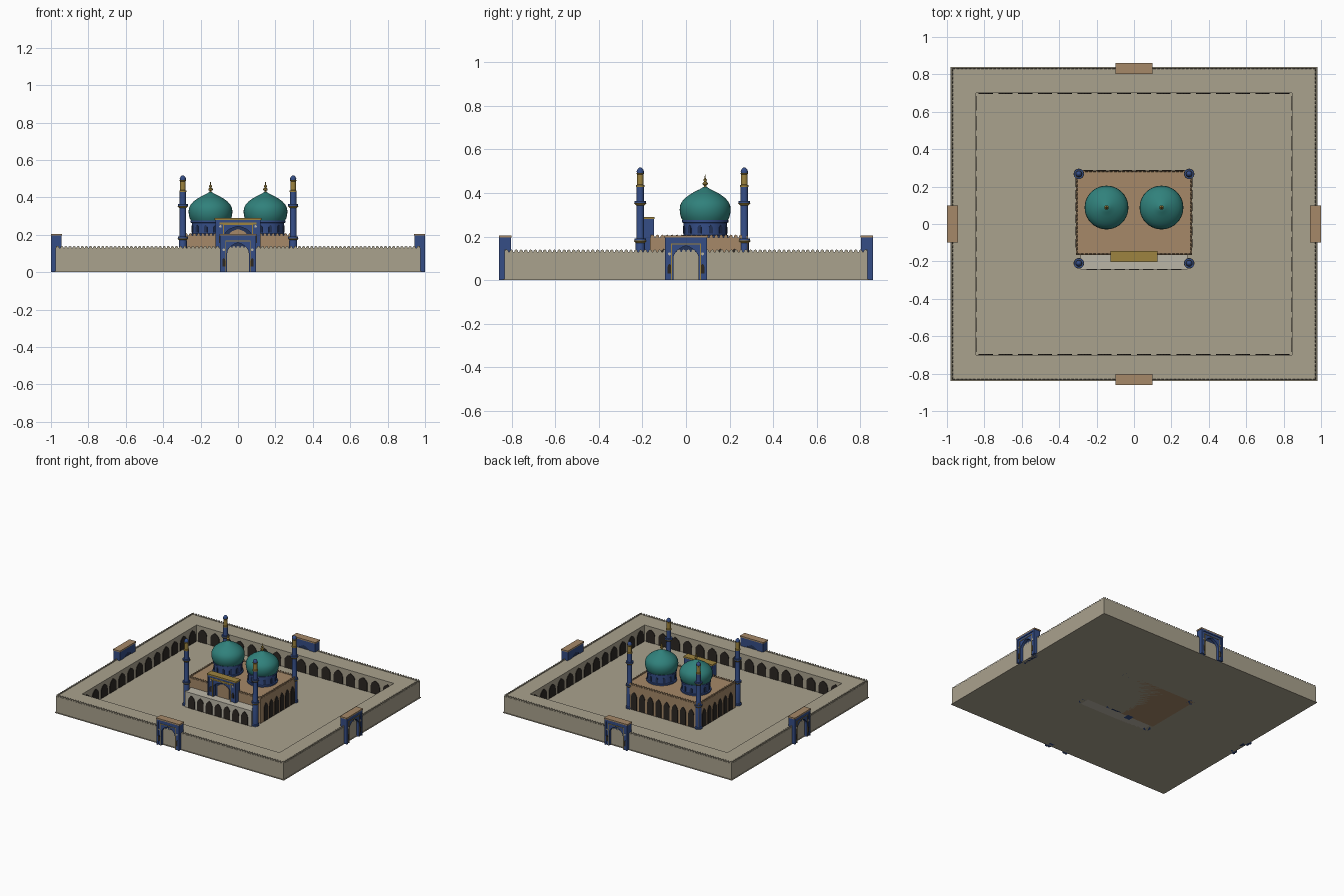
import bpy, bmesh
from math import pi, cos, sin, radians
from mathutils import Matrix

if "Cube" in bpy.data.objects:
    bpy.data.objects.remove(bpy.data.objects["Cube"])


def material(name, rgb):
    m = bpy.data.materials.new(name)
    m.diffuse_color = (*rgb, 1)
    m.use_nodes = True
    m.node_tree.nodes["Principled BSDF"].inputs["Base Color"].default_value = m.diffuse_color
    return m


STONE = material("stone", (0.40, 0.36, 0.27))
PALE = material("pale_stone", (0.50, 0.47, 0.39))
BRICK = material("brick", (0.38, 0.25, 0.14))
BLUE = material("blue_tile", (0.035, 0.075, 0.24))
NAVY = material("navy_tile", (0.018, 0.035, 0.10))
TEAL = material("teal_tile", (0.03, 0.22, 0.20))
GOLD = material("gold", (0.34, 0.23, 0.05))
DARK = material("dark_opening", (0.025, 0.02, 0.016))


def finish(name, bm, mat, smooth=False):
    bmesh.ops.recalc_face_normals(bm, faces=bm.faces)
    me = bpy.data.meshes.new(name)
    bm.to_mesh(me)
    bm.free()
    ob = bpy.data.objects.new(name, me)
    bpy.context.collection.objects.link(ob)
    me.materials.append(mat)
    if smooth:
        bpy.context.view_layer.objects.active = ob
        ob.select_set(True)
        bpy.ops.object.shade_smooth_by_angle(angle=radians(35))
        ob.select_set(False)
    return ob


def prisms(name, shapes, depth, mat, at=Matrix(), y0=0.0):
    """Upright (x, z) outlines extruded from y0 towards -y, then placed."""
    bm = bmesh.new()
    for s in shapes:
        back = [bm.verts.new((x, y0, z)) for x, z in s]
        front = [bm.verts.new((x, y0 - depth, z)) for x, z in s]
        bm.faces.new(back)
        bm.faces.new(front[::-1])
        for i in range(len(s)):
            j = (i + 1) % len(s)
            bm.faces.new((back[i], back[j], front[j], front[i]))
    bm.transform(at)
    return finish(name, bm, mat)


def rect(x0, x1, z0, z1):
    return [(x0, z0), (x1, z0), (x1, z1), (x0, z1)]


def arch(cx, w, z0, spring, top, n=5):
    """Pointed arch outline, from left foot over the tip to right foot."""
    side = [(w * cos(i / n * pi / 3) * 2 - w, sin(i / n * pi / 3) / sin(pi / 3)) for i in range(n)]
    pts = [(-x, spring + t * (top - spring)) for x, t in side] + [(0, top)]
    pts += [(x, spring + t * (top - spring)) for x, t in reversed(side)]
    return [(cx + x, z) for x, z in [(-w, z0)] + pts + [(w, z0)]]


def row(length, n):
    return [(i + 0.5) * length / n - length / 2 for i in range(n)]


def merlons(length, z, h, pitch):
    n = round(length / pitch)
    w = length / n * 0.36
    return [[(x - w, z), (x + w, z), (x + w, z + h * .55), (x, z + h), (x - w, z + h * .55)]
            for x in row(length, n)]


def facing(deg, dist, cx=0, cy=0):
    """Local front (-y) turned by deg and pushed out from a centre."""
    return Matrix.Translation((cx, cy, 0)) @ Matrix.Rotation(radians(deg), 4, 'Z') @ Matrix.Translation((0, -dist, 0))


def lathe(name, profile, mat, x, y, n=32):
    bm = bmesh.new()
    rings = [[bm.verts.new((x + r * cos(2 * pi * k / n), y + r * sin(2 * pi * k / n), z))
              for k in range(n)] for r, z in profile]
    for a, b in zip(rings, rings[1:]):
        for k in range(n):
            bm.faces.new((a[k], a[(k + 1) % n], b[(k + 1) % n], b[k]))
    bm.faces.new(rings[0])
    bm.faces.new(rings[-1])
    return finish(name, bm, mat, True)


def box(name, x0, x1, y0, y1, z0, z1, mat):
    return prisms(name, [rect(x0, x1, z0, z1)], y1 - y0, mat, y0=y1)


def portal(name, w, h, aw, spring, tip, depth, at, cap_mat, sill=0.0):
    """Tall gateway: arched frame, recessed panel, borders, niches and cap."""
    hole = arch(0, aw, 0, spring, tip)
    prisms(name + "_frame", [[(-w, 0)] + hole + [(w, 0), (w, h), (-w, h)]], depth, BLUE, at)
    prisms(name + "_recess", [rect(-aw - .002, aw + .002, 0, tip)], depth * .5, NAVY, at, -0.004)
    prisms(name + "_cap", [rect(-w - .004, w + .004, h, h + .01)], depth + .008, cap_mat, at, .003)
    f = -depth
    # raised blue edge and thin gold border around the arch
    prisms(name + "_edge", [rect(-w, -w + .012, 0, h), rect(w - .012, w, 0, h),
                            rect(-w + .012, w - .012, h - .012, h)], .005, BLUE, at, f)
    a, t = aw + .006, tip + .006
    prisms(name + "_border", [rect(-a - .004, -a, sill, t), rect(a, a + .004, sill, t),
                              rect(-a - .004, a + .004, t, t + .004)], .003, GOLD, at, f)
    nx = (a + .004 + w - .012) / 2
    nz = sill + .03
    prisms(name + "_niches", [arch(s * nx, .008, nz, nz + .03, nz + .045) for s in (-1, 1)], .002, DARK, at, f)
    prisms(name + "_rosettes", [[(s * nx + .007 * cos(k * pi / 4), nz + .09 + .007 * sin(k * pi / 4))
                                 for k in range(8)] for s in (-1, 1)], .003, PALE, at, f)


# Courtyard floor and the gallery ring around it
box("courtyard_floor", -.98, .98, -.84, .84, 0, .005, STONE)
OX, OY, IX, IY, WH = .975, .835, .845, .70, .128
bm = bmesh.new()
loops = [[bm.verts.new((sx * a, sy * b, z)) for sx, sy in ((-1, -1), (1, -1), (1, 1), (-1, 1))]
         for a, b, z in ((OX, OY, 0), (OX, OY, WH), (IX, IY, WH), (IX, IY, 0))]
for i in range(4):
    p, q = loops[i], loops[(i + 1) % 4]
    for k in range(4):
        bm.faces.new((p[k], p[(k + 1) % 4], q[(k + 1) % 4], q[k]))
finish("gallery_wall", bm, STONE)

# Wall crenellations, inner arcades and four gates
for deg, side, length, dist, inner, inlen, n in (
        (0, "front", 2 * OX, OY, IY, 2 * IX, 16), (90, "right", 2 * OY, OX, IX, 2 * IY, 13),
        (180, "back", 2 * OX, OY, IY, 2 * IX, 16), (270, "left", 2 * OY, OX, IX, 2 * IY, 13)):
    prisms(side + "_wall_merlons", merlons(length, WH, .013, .022), .006, STONE, facing(deg, dist), .007)
    pitch = inlen / n
    prisms(side + "_gallery_arches", [arch(x, pitch * .36, .005, .06, .105) for x in row(inlen, n)],
           .004, DARK, facing(deg + 180, -inner))
    portal(side + "_gate", .096, .195, .058, .10, .158, .05, facing(deg, dist - .03), BRICK)

# Prayer hall block with arched sides and crenellated roof
BX, Y0, Y1, BH = .31, -.165, .285, .195
CY = (Y0 + Y1) / 2
HY = (Y1 - Y0) / 2
box("prayer_hall", -BX, BX, Y0, Y1, 0, BH, BRICK)
for deg, side, half, dist, n in ((0, "front", BX, HY, 8), (90, "right", HY, BX, 6),
                                 (180, "back", BX, HY, 8), (270, "left", HY, BX, 6)):
    at = facing(deg, dist, 0, CY)
    prisms(side + "_hall_merlons", merlons(2 * half, BH, .014, .022), .006, BRICK, at, .007)
    if deg:
        inner = 2 * half - .06
        prisms(side + "_hall_arches", [arch(x, inner / n * .36, .008, .095, .145) for x in row(inner, n)],
               .004, DARK, at)

# Porch in front of the hall and the main portal rising above it
box("porch", -.285, .285, -.243, Y0, 0, .125, PALE)
prisms("porch_arches", [arch(x, .028, .006, .06, .105) for x in row(.53, 7)], .004, DARK, facing(0, .243))
main = facing(0, .148)
portal("main_portal", .121, .28, .07, .20, .245, .05, main, GOLD, .125)
prisms("main_portal_panel", [arch(0, .05, .125, .195, .23)], .003, BRICK, main, -.029)
prisms("main_portal_frieze", [rect(-.10, .10, .256, .266)], .003, GOLD, main, -.05)

# Two domes on drums with finials
DY = .088
for s, side in ((-1, "left"), (1, "right")):
    x = s * .147
    lathe(side + "_drum", [(.108, BH), (.108, .205), (.10, .207), (.10, .262), (.107, .265), (.107, .275)],
          BLUE, x, DY)
    for k in range(12):
        prisms(f"{side}_drum_window_{k}", [arch(0, .009, .213, .238, .252)], .005, NAVY,
               facing(k * 30 + 15, .098, x, DY))
    lathe(side + "_dome", [(.103, .273), (.111, .288), (.116, .308), (.117, .325), (.115, .343), (.107, .360),
                           (.092, .377), (.072, .392), (.048, .406), (.025, .417), (.007, .428)],
          TEAL, x, DY, 40)
    lathe(side + "_finial", [(.012, .418), (.006, .428), (.005, .434), (.012, .440), (.012, .446), (.005, .452),
                             (.008, .458), (.008, .462), (.003, .467), (.0008, .486)], GOLD, x, DY, 16)

# Four minarets with balconies, gold lanterns and caps
for sx in (-1, 1):
    for y in (-.21, .268):
        x = sx * .295
        name = ("left" if sx < 0 else "right") + ("_front" if y < 0 else "_back") + "_minaret"
        lathe(name + "_shaft", [(.027, 0), (.027, .015), (.022, .02), (.021, .17), (.018, .18),
                                (.017, .43)], BLUE, x, y, 20)
        for z in (.168, .342):
            lathe(f"{name}_balcony_{z}", [(.018, z), (.028, z + .010), (.028, z + .013)], GOLD, x, y, 20)
            lathe(f"{name}_railing_{z}", [(.027, z + .013), (.027, z + .022)], BLUE, x, y, 20)
        lathe(name + "_lantern", [(.019, .428), (.019, .436), (.015, .438), (.015, .486), (.018, .489),
                                  (.018, .493)], GOLD, x, y, 20)
        lathe(name + "_cap", [(.016, .493), (.0165, .500), (.013, .509), (.007, .515), (.001, .518)],
              BLUE, x, y, 20)
